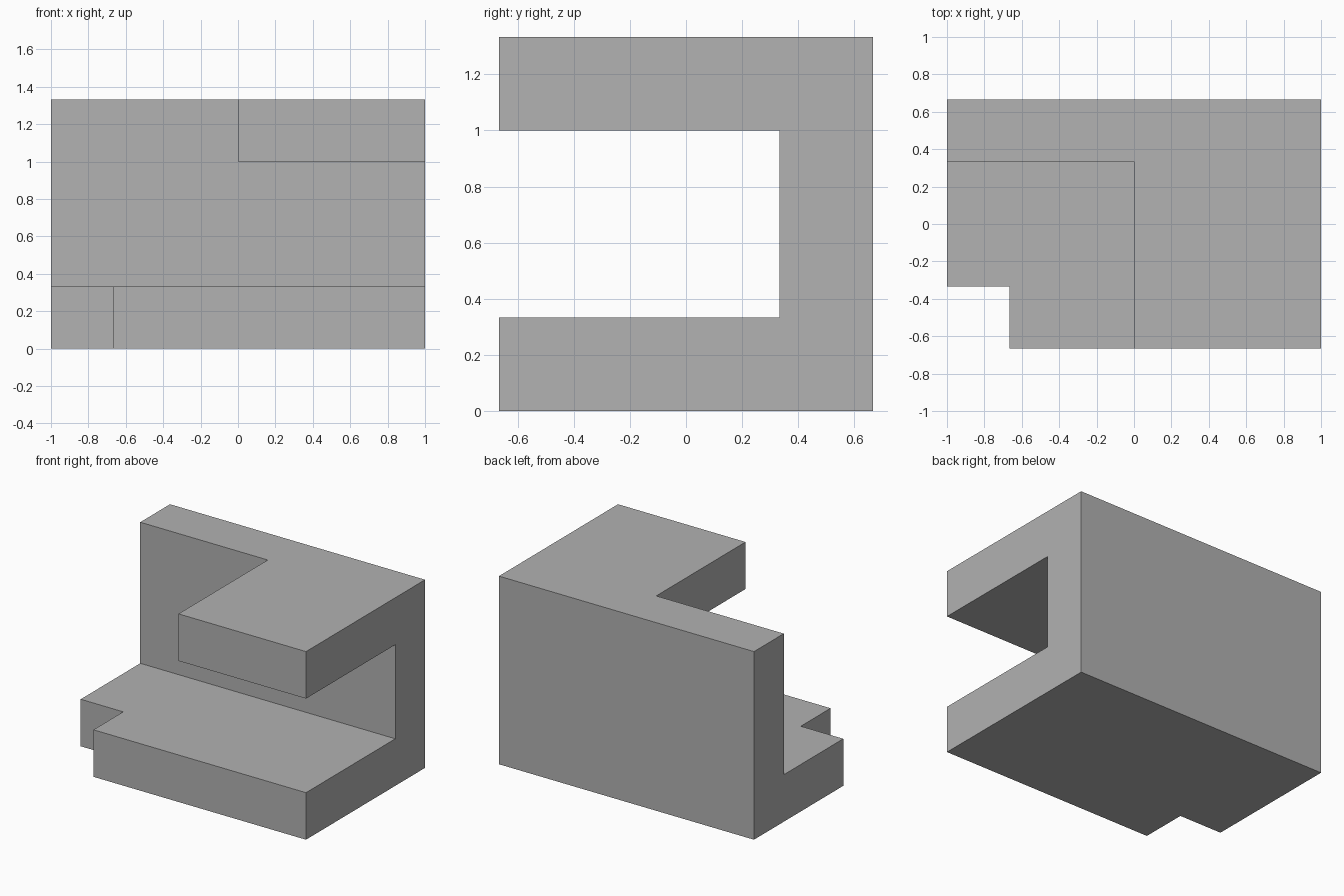
import bpy
import bmesh
from mathutils import Matrix, Vector

default = bpy.data.objects.get("Cube")
if default:
    bpy.data.objects.remove(default, do_unlink=True)

T = 1 / 3                    # wall and slab thickness
W, D, H = 1.0, 2 * T, 4 * T  # half width, half depth, height

grey = bpy.data.materials.new("plain grey")
grey.use_nodes = True
colour = (0.445, 0.445, 0.445, 1)
grey.diffuse_color = colour
grey.node_tree.nodes["Principled BSDF"].inputs["Base Color"].default_value = colour


def make_object(name, bm):
    bmesh.ops.recalc_face_normals(bm, faces=bm.faces)
    mesh = bpy.data.meshes.new(name)
    bm.to_mesh(mesh)
    bm.free()
    mesh.materials.append(grey)
    obj = bpy.data.objects.new(name, mesh)
    bpy.context.collection.objects.link(obj)
    return obj


def cut_box(target, low, high):
    """Remove the box between two corners from the target."""
    low, high = Vector(low), Vector(high)
    bm = bmesh.new()
    bmesh.ops.create_cube(bm, size=1, matrix=Matrix.Translation((low + high) / 2)
                          @ Matrix.Diagonal((*(high - low), 1)))
    cutter = make_object("cutter", bm)
    cutter.hide_render = True
    mod = target.modifiers.new("cut", "BOOLEAN")
    mod.operation, mod.solver, mod.object = "DIFFERENCE", "EXACT", cutter
    bpy.context.view_layer.objects.active = target
    bpy.ops.object.modifier_apply(modifier=mod.name)
    bpy.data.objects.remove(cutter, do_unlink=True)


# C-shaped side profile (y, z) extruded across the width
profile = [(-D, 0), (D, 0), (D, H), (-D, H), (-D, H - T), (T, H - T), (T, T), (-D, T)]
bm = bmesh.new()
side = bm.faces.new([bm.verts.new((-W, y, z)) for y, z in profile])
swept = bmesh.ops.extrude_face_region(bm, geom=[side], use_keep_orig=True)
bmesh.ops.translate(bm, vec=(2 * W, 0, 0),
                    verts=[v for v in swept["geom"] if isinstance(v, bmesh.types.BMVert)])
bracket = make_object("bracket_block", bm)

# Upper arm spans only the left half
cut_box(bracket, (-2, -2, 0.7), (0, T, 2))
# Corner notch in the base slab
cut_box(bracket, (-2, -2, -1), (-2 * T, -T, 0.6))
